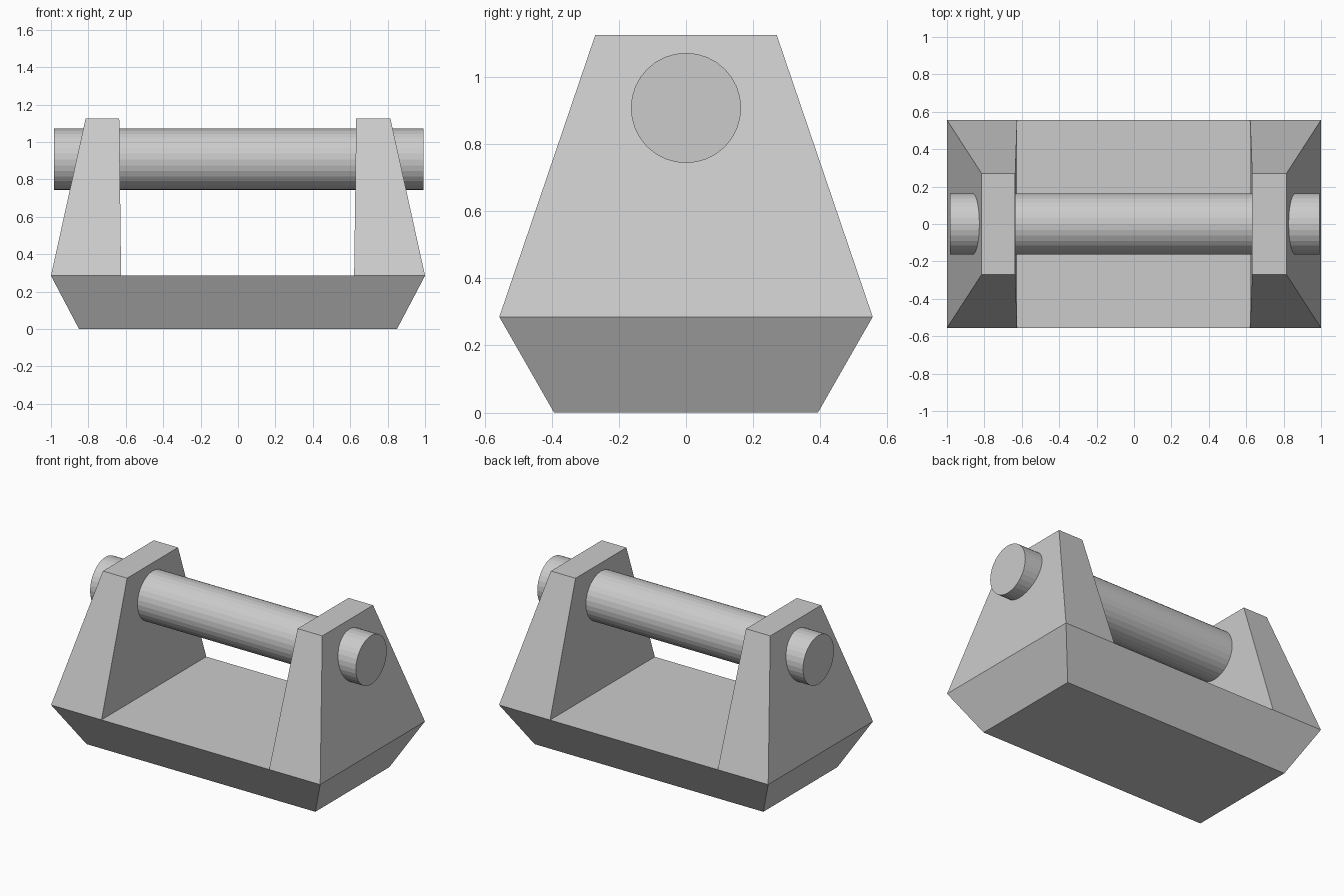
import bpy, bmesh, math
from mathutils import Matrix

if "Cube" in bpy.data.objects:
    bpy.data.objects.remove(bpy.data.objects["Cube"])

grey = bpy.data.materials.new("light_grey")
grey.diffuse_color = (0.6, 0.6, 0.6, 1)
grey.use_nodes = True
grey.node_tree.nodes["Principled BSDF"].inputs["Base Color"].default_value = grey.diffuse_color


def finish(name, bm):
    bmesh.ops.recalc_face_normals(bm, faces=bm.faces)
    mesh = bpy.data.meshes.new(name)
    bm.to_mesh(mesh)
    bm.free()
    mesh.materials.append(grey)
    obj = bpy.data.objects.new(name, mesh)
    bpy.context.collection.objects.link(obj)
    return obj


def frustum(name, low, high):
    """Tapered block between two rectangles (x0, x1, half_y, z)."""
    bm = bmesh.new()
    rings = [[bm.verts.new(p) for p in
              ((x0, -y, z), (x1, -y, z), (x1, y, z), (x0, y, z))]
             for x0, x1, y, z in (low, high)]
    bottom, top = rings
    bm.faces.new(bottom)
    bm.faces.new(top)
    for i in range(4):
        j = (i + 1) % 4
        bm.faces.new((bottom[i], bottom[j], top[j], top[i]))
    return finish(name, bm)


BASE_TOP = 0.285

# Base block, flaring upward
frustum("base", (-0.85, 0.85, 0.393, 0), (-1, 1, 0.556, BASE_TOP))

# Tapered end supports
frustum("right_support", (0.621, 1, 0.556, BASE_TOP), (0.632, 0.815, 0.27, 1.125))
frustum("left_support", (-1, -0.625, 0.556, BASE_TOP), (-0.815, -0.635, 0.27, 1.125))

# Round bar passing through both supports
bm = bmesh.new()
bmesh.ops.create_cone(
    bm, cap_ends=True, segments=32, radius1=0.164, radius2=0.164, depth=1.975,
    matrix=Matrix.Translation((0.003, 0, 0.907)) @ Matrix.Rotation(math.pi / 2, 4, 'Y'))
finish("bar", bm)
